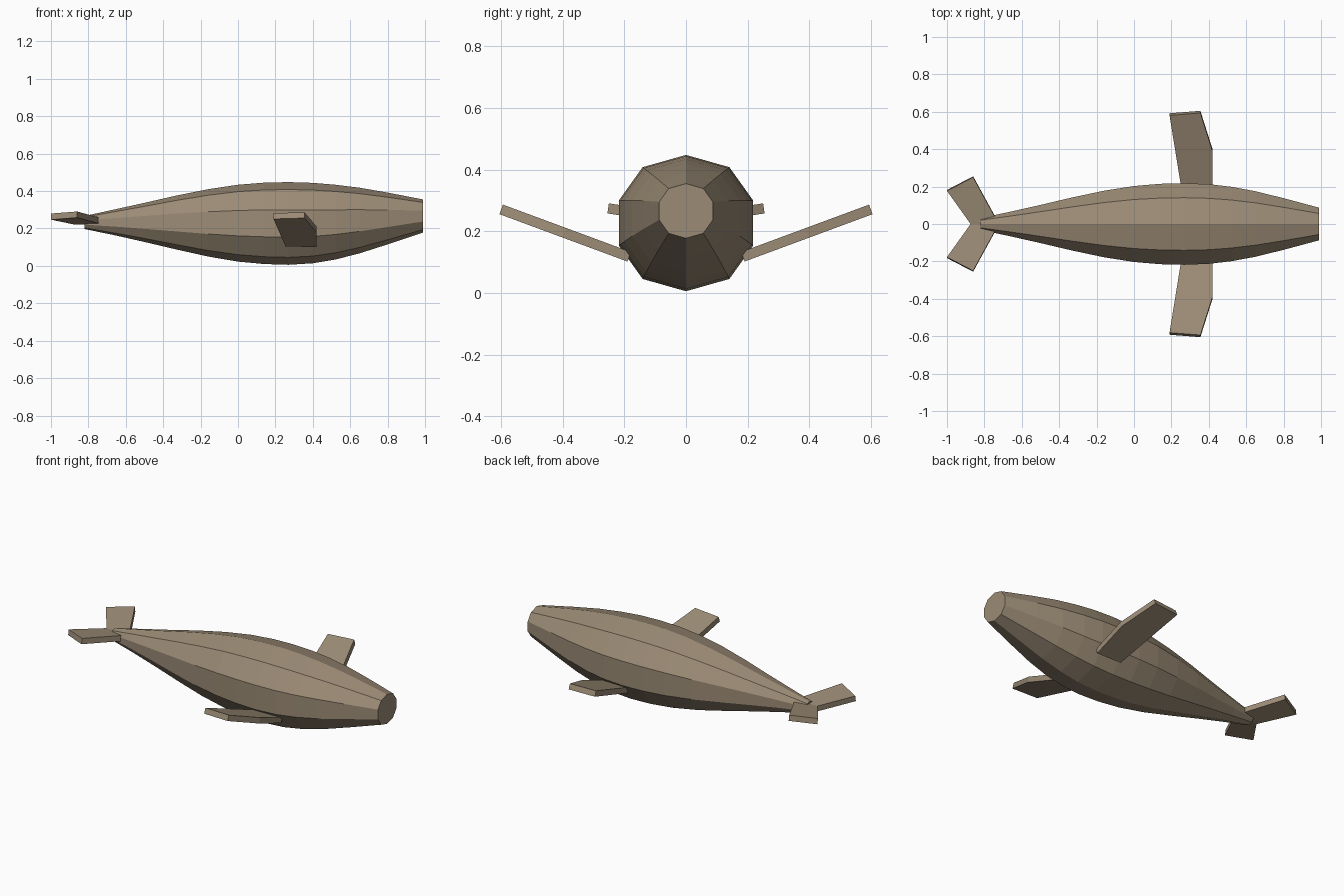
import bpy
import bmesh
from mathutils import Vector

cube = bpy.data.objects.get("Cube")
if cube:
    bpy.data.objects.remove(cube, do_unlink=True)

# Warm brown skin
skin = bpy.data.materials.new("brown_skin")
skin.use_nodes = True
COLOUR = (0.33, 0.26, 0.18, 1)
skin.diffuse_color = COLOUR
skin.node_tree.nodes["Principled BSDF"].inputs["Base Color"].default_value = COLOUR


def add_object(name, bm):
    bmesh.ops.recalc_face_normals(bm, faces=bm.faces)
    mesh = bpy.data.meshes.new(name)
    bm.to_mesh(mesh)
    bm.free()
    mesh.materials.append(skin)
    obj = bpy.data.objects.new(name, mesh)
    bpy.context.collection.objects.link(obj)
    return obj


def add_fin_pair(name, outline, base, slope, thickness):
    """Slab from an (x, y) outline, tilted upwards with y, mirrored across y."""
    bm = bmesh.new()
    verts = [bm.verts.new((x, y, base + slope * y)) for x, y in outline]
    face = bm.faces.new(verts)
    up = Vector((0, -slope, 1)).normalized() * thickness
    slab = bmesh.ops.extrude_face_region(bm, geom=[face], use_keep_orig=True)
    top = [g for g in slab["geom"] if isinstance(g, bmesh.types.BMVert)]
    bmesh.ops.translate(bm, verts=top, vec=up)
    obj = add_object(name, bm)
    mirror = obj.modifiers.new("Mirror", "MIRROR")
    mirror.use_axis = (False, True, False)
    mirror.use_mirror_merge = False


# Body: ten-sided rings lofted along x; each station is x, bottom, top, half width
stations = [
    (-0.82, 0.197, 0.267, 0.032), (-0.66, 0.164, 0.302, 0.066),
    (-0.5, 0.128, 0.337, 0.102), (-0.33, 0.088, 0.376, 0.142),
    (-0.16, 0.05, 0.41, 0.178), (0, 0.023, 0.434, 0.203),
    (0.14, 0.01, 0.445, 0.215), (0.27, 0.006, 0.448, 0.218),
    (0.4, 0.014, 0.444, 0.213), (0.52, 0.034, 0.434, 0.199),
    (0.65, 0.067, 0.418, 0.175), (0.8, 0.115, 0.392, 0.138),
    (0.99, 0.178, 0.355, 0.087),
]
half = [(0, 1), (0.645, 0.82), (1, 0.33), (1, -0.33), (0.645, -0.82), (0, -1)]
section = half + [(-y, z) for y, z in reversed(half[1:-1])]

bm = bmesh.new()
rings = []
for x, low, high, width in stations:
    mid, height = (low + high) / 2, (high - low) / 2
    rings.append([bm.verts.new((x, y * width, mid + z * height)) for y, z in section])
count = len(section)
for a, b in zip(rings, rings[1:]):
    for i in range(count):
        j = (i + 1) % count
        bm.faces.new((a[i], a[j], b[j], b[i]))
bm.faces.new(rings[0])
bm.faces.new(rings[-1])
add_object("body", bm)

# Side fins, angled upwards towards their tips
add_fin_pair("side_fins",
             [(0.255, 0.19), (0.42, 0.19), (0.42, 0.4), (0.355, 0.605), (0.19, 0.592)],
             0.032, 0.37, 0.033)

# Tail flukes, spreading back in a V
add_fin_pair("tail_flukes",
             [(-0.745, 0), (-0.745, 0.045), (-0.86, 0.255), (-1, 0.182), (-0.87, 0)],
             0.22, 0.15, 0.033)
